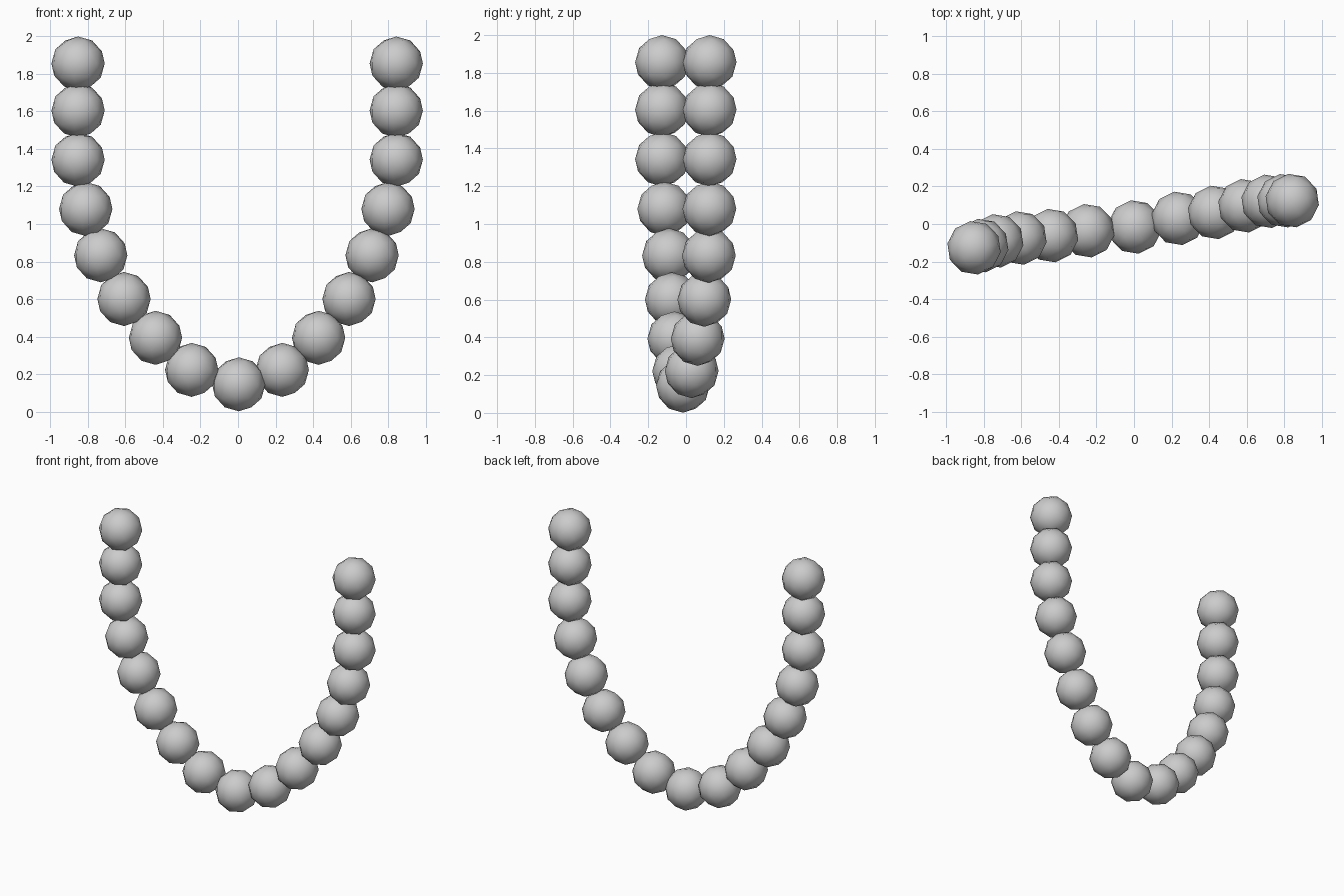
import bpy, math

R = 0.144
# heights shared by both arms, from the open ends down
heights = [1.856, 1.605, 1.343, 1.08, 0.833, 0.60, 0.393, 0.222]
left = [(-0.853, -0.127), (-0.853, -0.127), (-0.853, -0.127), (-0.812, -0.115),
        (-0.732, -0.09), (-0.608, -0.075), (-0.44, -0.062), (-0.247, -0.036)]
right = [(0.844, 0.125), (0.844, 0.125), (0.844, 0.125), (0.80, 0.124),
         (0.715, 0.121), (0.592, 0.097), (0.43, 0.062), (0.236, 0.03)]


def bead(name, x, y, z):
    bpy.ops.mesh.primitive_ico_sphere_add(subdivisions=2, radius=R, location=(x, y, z),
                                          rotation=(0, 0, math.radians(8.5)))
    bpy.context.object.name = name
    bpy.ops.object.shade_smooth()


# two arms of the hanging bead string
for side, points in (("left", left), ("right", right)):
    for i, ((x, y), z) in enumerate(zip(points, heights)):
        bead(f"{side}_bead_{i + 1}", x, y, z)

# lowest bead
bead("bottom_bead", 0.004, -0.016, 0.145)
